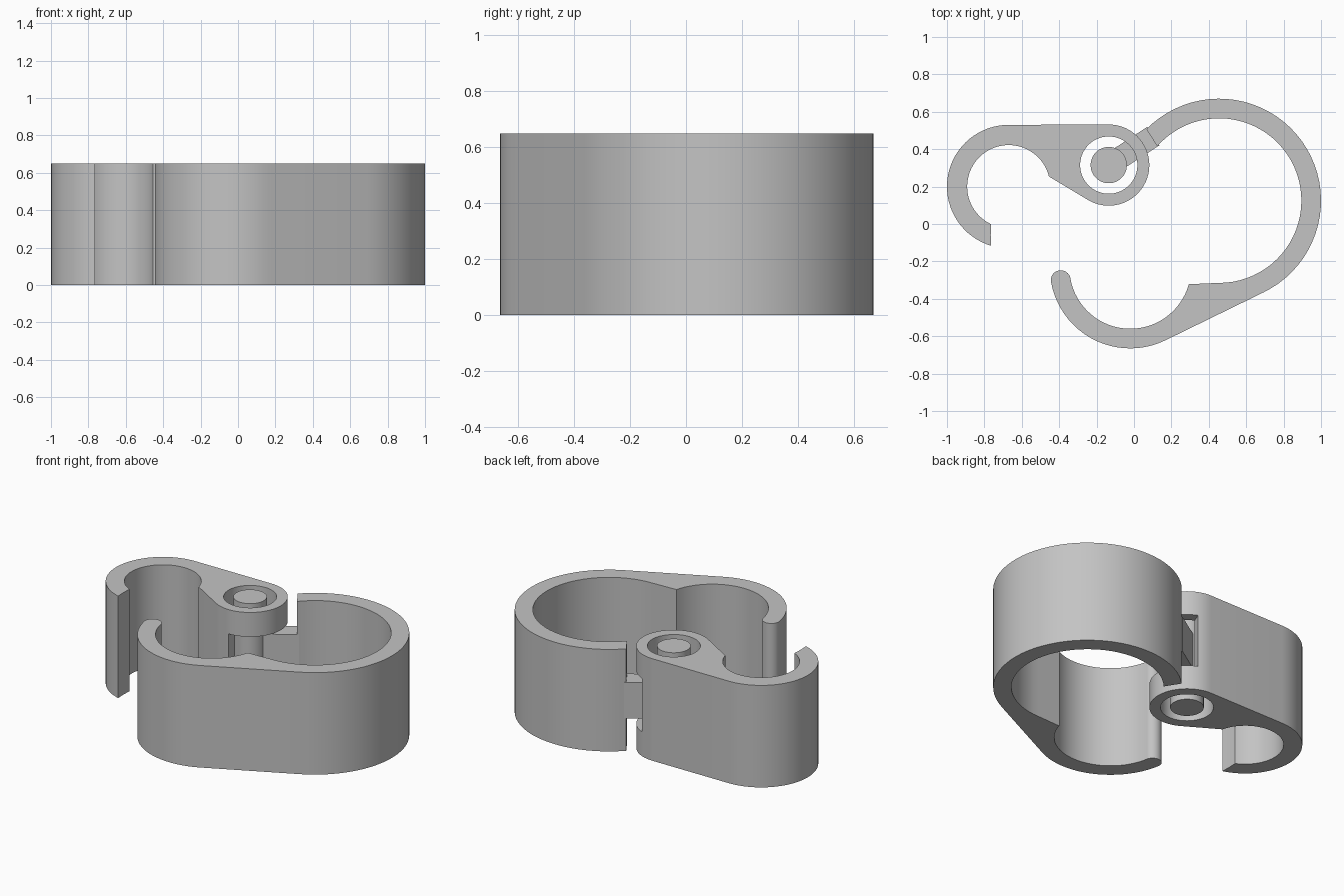
import bpy, bmesh
from math import radians, cos, sin
from mathutils import Vector

if "Cube" in bpy.data.objects:
    bpy.data.objects.remove(bpy.data.objects["Cube"], do_unlink=True)

grey = bpy.data.materials.new("plain grey")
grey.use_nodes = True
colour = (0.55, 0.55, 0.55, 1)
grey.diffuse_color = colour
grey.node_tree.nodes["Principled BSDF"].inputs["Base Color"].default_value = colour

HEIGHT = 0.65
HUB = Vector((-0.135, 0.315))


def arc(centre, radius, start, end):
    """Points along an arc, angles in degrees; the sign of the sweep sets its direction."""
    steps = max(2, round(abs(end - start) / 5))
    angles = [radians(start + (end - start) * i / steps) for i in range(steps + 1)]
    return [(centre[0] + radius * cos(a), centre[1] + radius * sin(a)) for a in angles]


def prism(name, outline, bottom=0, top=HEIGHT):
    """Upright solid with the given plan outline."""
    bm = bmesh.new()
    face = bm.faces.new([bm.verts.new((x, y, bottom)) for x, y in outline])
    extruded = bmesh.ops.extrude_face_region(bm, geom=[face])["geom"]
    moved = [v for v in extruded if isinstance(v, bmesh.types.BMVert)]
    bmesh.ops.translate(bm, verts=moved, vec=(0, 0, top - bottom))
    bmesh.ops.recalc_face_normals(bm, faces=bm.faces)
    mesh = bpy.data.meshes.new(name)
    bm.to_mesh(mesh)
    bm.free()
    mesh.materials.append(grey)
    obj = bpy.data.objects.new(name, mesh)
    bpy.context.collection.objects.link(obj)
    return obj


def activate(obj):
    bpy.ops.object.select_all(action="DESELECT")
    obj.select_set(True)
    bpy.context.view_layer.objects.active = obj


def cut(obj, cutter):
    mod = obj.modifiers.new("cut", "BOOLEAN")
    mod.operation = "DIFFERENCE"
    mod.solver = "EXACT"
    mod.object = cutter
    activate(obj)
    bpy.ops.object.modifier_apply(modifier=mod.name)
    bpy.data.objects.remove(cutter, do_unlink=True)


# Main body: large open loop flowing into a smaller hook with a rounded tip
big, small = (0.455, 0.125), (-0.02, -0.235)
tip = arc(small, 0.3775, -170, -171)[0]
body = prism("main_loop",
             arc(big, 0.545, 135.5, -64)
             + arc(small, 0.43, -64, -170)
             + arc(tip, 0.053, -170, -350)[1:-1]
             + arc(small, 0.325, -170, -15.5)
             + arc(big, 0.44, -90, 138.7))

# Clip: small open loop joined to the hinge hub by a solid web
loop = (-0.67, 0.2)
clip = prism("clip",
             arc(loop, 0.33, 253.5, 90)
             + arc(HUB, 0.217, 90, -119)
             + arc(loop, 0.222, 14, 245)
             + [(-0.766, -0.06)])
cut(clip, prism("bore_cutter", arc(HUB, 0.153, 0, 355), -0.1, HEIGHT + 0.1))
cut(clip, prism("slot_cutter", [tuple(HUB)] + arc(HUB, 0.3, -90, 67), 0.155, 0.495))

# Hinge pin and the arm that ties it to the main loop
pin = prism("hinge_pin", arc(HUB, 0.097, 0, 355))
along = Vector((cos(radians(33)), sin(radians(33))))
side = Vector((-along.y, along.x)) * 0.059
arm = prism("hinge_arm",
            [HUB + side, HUB - side, HUB + along * 0.285 - side, HUB + along * 0.285 + side],
            0.21, 0.44)

for obj in (body, clip, pin, arm):
    activate(obj)
    bpy.ops.object.shade_smooth_by_angle(angle=radians(25))
